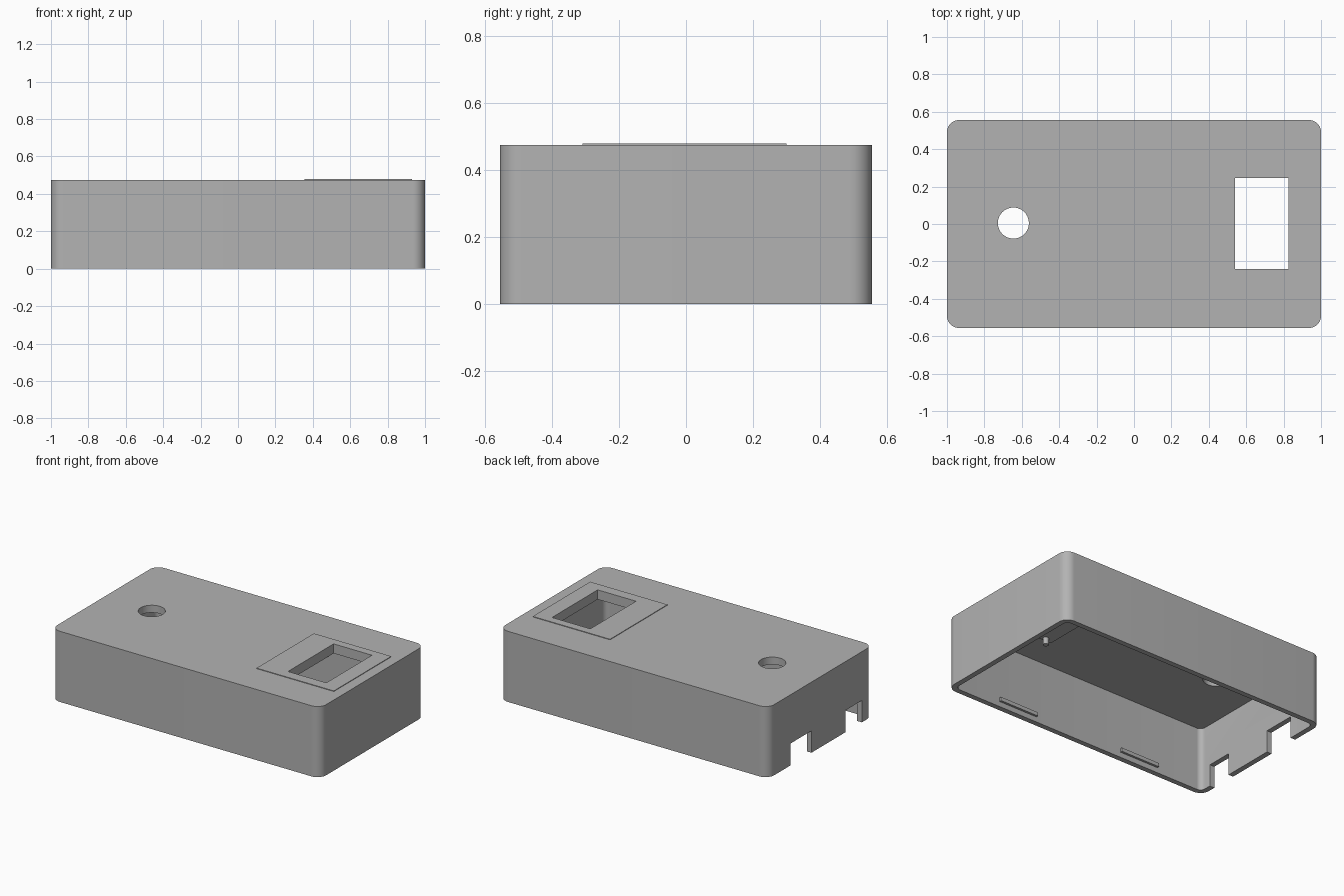
import bpy
import bmesh
from mathutils import Matrix, Vector

cube = bpy.data.objects.get("Cube")
if cube:
    bpy.data.objects.remove(cube, do_unlink=True)

grey = bpy.data.materials.new("plain_grey")
grey.use_nodes = True
colour = (0.45, 0.45, 0.45, 1)
grey.diffuse_color = colour
grey.node_tree.nodes["Principled BSDF"].inputs["Base Color"].default_value = colour


def add_object(name, bm):
    mesh = bpy.data.meshes.new(name)
    bm.to_mesh(mesh)
    bm.free()
    mesh.materials.append(grey)
    obj = bpy.data.objects.new(name, mesh)
    bpy.context.collection.objects.link(obj)
    return obj


def box(name, low, high, radius=0):
    """Box between two corners, with optional rounded upright edges."""
    low, high = Vector(low), Vector(high)
    bm = bmesh.new()
    bmesh.ops.create_cube(bm, size=1)
    bmesh.ops.scale(bm, vec=high - low, verts=bm.verts)
    bmesh.ops.translate(bm, vec=(low + high) / 2, verts=bm.verts)
    if radius:
        upright = [e for e in bm.edges
                   if abs(e.verts[0].co.z - e.verts[1].co.z) > 0.001]
        bmesh.ops.bevel(bm, geom=upright, offset=radius, segments=10,
                        profile=0.5, affect='EDGES')
    return add_object(name, bm)


def cylinder(name, centre, radius, depth):
    bm = bmesh.new()
    bmesh.ops.create_cone(bm, cap_ends=True, segments=40, radius1=radius,
                          radius2=radius, depth=depth,
                          matrix=Matrix.Translation(centre))
    return add_object(name, bm)


def cut(target, cutter):
    """Subtract a helper from the target and remove the helper."""
    cutter.hide_render = True
    mod = target.modifiers.new("cut", 'BOOLEAN')
    mod.operation = 'DIFFERENCE'
    mod.solver = 'EXACT'
    mod.object = cutter
    bpy.context.view_layer.objects.active = target
    bpy.ops.object.modifier_apply(modifier=mod.name)
    bpy.data.objects.remove(cutter, do_unlink=True)


X, Y, TOP = 1.0, 0.556, 0.475
WALL, CEILING = 0.035, 0.425

# Hollow case, open underneath
shell = box("case_shell", (-X, -Y, 0), (X, Y, TOP), 0.065)
cut(shell, box("cavity", (WALL - X, WALL - Y, -0.1),
               (X - WALL, Y - WALL, CEILING), 0.035))

# Round button hole
cut(shell, cylinder("button_hole", (-0.645, 0.005, TOP), 0.083, 0.3))

# Two cable notches in the end wall
for y0, y1 in ((0.095, 0.316), (-0.44, -0.265)):
    cut(shell, box("notch", (-X - 0.1, y0, -0.1), (-X + 0.1, y1, 0.147)))

# Thin raised panel around the window, and its inner frame
panel = box("window_panel", (0.355, -0.31, TOP - 0.01), (0.93, 0.30, TOP + 0.004))
frame = box("window_frame", (0.41, -0.29, CEILING - 0.01), (0.93, 0.29, CEILING + 0.01))

# Window opening through case, panel and frame
for part in (shell, panel, frame):
    cut(part, box("window", (0.54, -0.24, 0.3), (0.825, 0.245, 0.6)))

# Snap ridges inside the long walls
for side in (-1, 1):
    for end in (-1, 1):
        ys = sorted((side * (Y - WALL - 0.015), side * (Y - WALL + 0.01)))
        xs = sorted((end * 0.33, end * 0.62))
        box("snap_ridge", (xs[0], ys[0], 0.035), (xs[1], ys[1], 0.06))

# Small pegs beside the window
for side in (-1, 1):
    cylinder("screen_peg", (0.47, side * 0.265, 0.4), 0.018, 0.06)

# Smooth the rounded corners, keep the other edges sharp
for obj in bpy.context.scene.objects:
    obj.select_set(obj.type == 'MESH')
bpy.context.view_layer.objects.active = shell
bpy.ops.object.shade_smooth_by_angle(angle=0.52)
